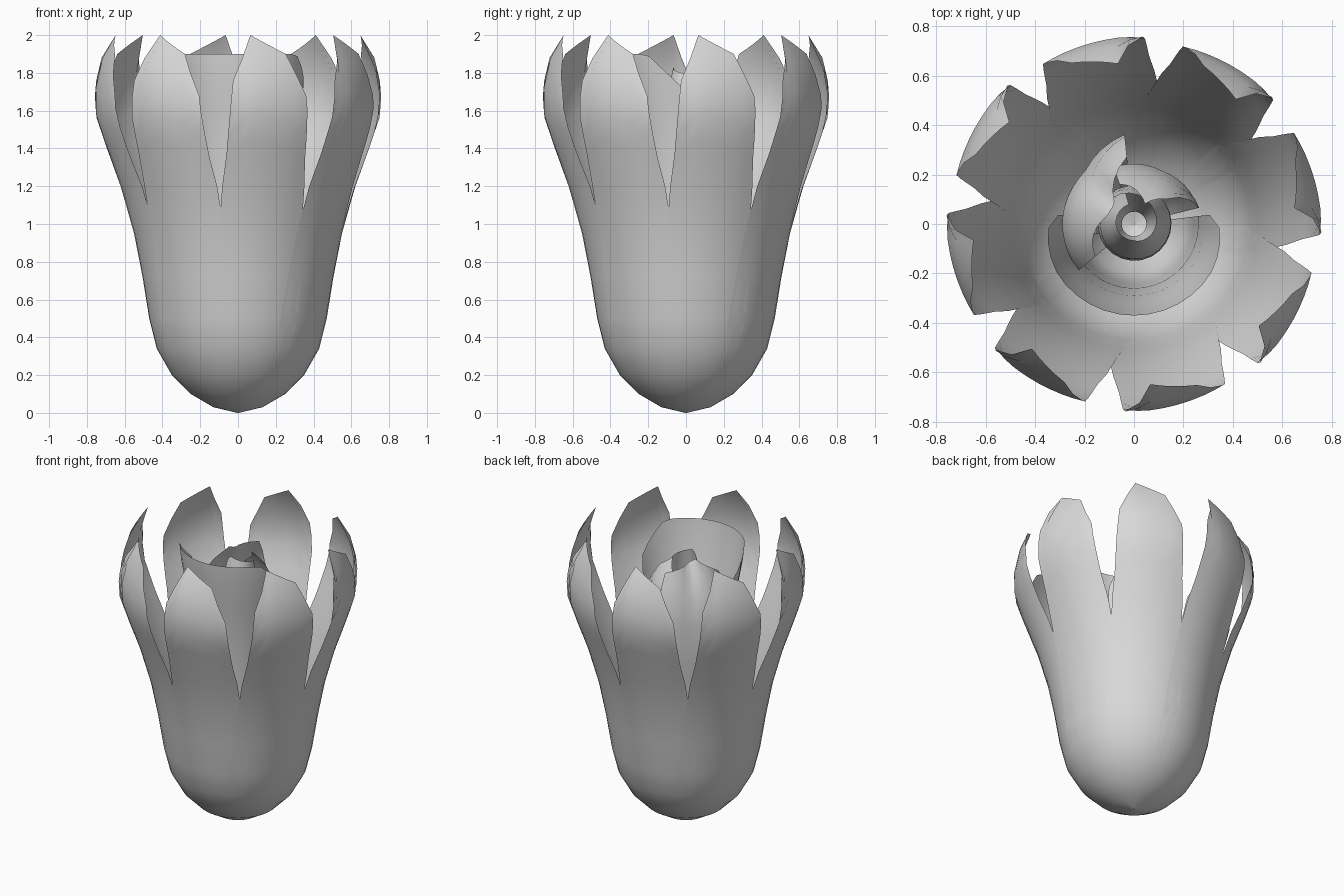
import bpy
from math import sin, cos, radians

cube = bpy.data.objects.get("Cube")
if cube:
    bpy.data.objects.remove(cube)

# Single pale grey petal colour
grey = bpy.data.materials.new("petal grey")
grey.use_nodes = True
colour = (0.7, 0.7, 0.7, 1)
grey.diffuse_color = colour
grey.node_tree.nodes["Principled BSDF"].inputs["Base Color"].default_value = colour


def lerp(table, x):
    """Piecewise linear lookup in a list of (x, value) pairs."""
    if x <= table[0][0]:
        return table[0][1]
    for (x0, y0), (x1, y1) in zip(table, table[1:]):
        if x <= x1:
            return y0 + (y1 - y0) * (x - x0) / (x1 - x0)
    return table[-1][1]


def petal(name, centre, width, profile, tops, flare, columns, bend):
    """Curved sheet around z: profile is (height, radius), tops trims the rim,
    width is half the angle by height, flare shifts the radius near the top."""
    height = profile[-1][0]
    verts, faces = [], []
    for row, _ in profile:
        for c in range(columns + 1):
            s = 2 * c / columns - 1
            z = row
            if row > bend:
                z = bend + (row - bend) * (lerp(tops, s) - bend) / (height - bend)
            r = lerp(profile, z) + lerp(flare, s) * (z / height) ** 3
            a = radians(centre + s * lerp(width, row))
            verts.append((r * sin(a), -r * cos(a), z))
    step = columns + 1
    for j in range(len(profile) - 1):
        for c in range(columns):
            k = j * step + c
            faces.append((k, k + 1, k + 1 + step, k + step))
    mesh = bpy.data.meshes.new(name)
    mesh.from_pydata(verts, [], faces)
    mesh.materials.append(grey)
    mesh.validate()
    obj = bpy.data.objects.new(name, mesh)
    bpy.context.collection.objects.link(obj)
    bpy.ops.object.select_all(action="DESELECT")
    obj.select_set(True)
    bpy.context.view_layer.objects.active = obj
    bpy.ops.object.shade_smooth_by_angle(angle=radians(50))
    return obj


# Ring of eight outer petals, each overlapping the next at the base
outer_profile = [(0, 0.004), (0.03, 0.13), (0.1, 0.25), (0.2, 0.35), (0.34, 0.43),
                 (0.5, 0.47), (0.72, 0.505), (0.95, 0.55), (1.2, 0.62), (1.44, 0.705),
                 (1.58, 0.75), (1.72, 0.752), (1.88, 0.715), (2, 0.645)]
outer_width = [(0.4, 31), (1.08, 22.5), (1.45, 18.5), (1.7, 17), (2, 15.5)]
outer_tops = [(-1, 1.76), (-0.5, 2), (0.5, 1.9), (1, 1.68)]
for i in range(8):
    petal(f"outer_petal_{i + 1}", 13.5 + 45 * i, outer_width, outer_profile,
          outer_tops, [(-1, 0.012), (1, -0.012)], 8, 1.2)

# Front inner petal, opening outward
petal("front_inner_petal", 0, [(0, 97)],
      [(0.05, 0.08), (0.2, 0.2), (0.6, 0.24), (1.1, 0.26), (1.4, 0.29),
       (1.6, 0.325), (1.8, 0.36), (1.9, 0.37)],
      [(-1, 1.5), (-0.9, 1.72), (-0.58, 1.9), (0.58, 1.9), (0.9, 1.72), (1, 1.5)],
      [(0, 0)], 20, 1.1)

# Two inner petals that fold over the heart
fold = [(0.05, 0.07), (0.2, 0.17), (0.7, 0.24), (1.2, 0.29), (1.45, 0.29),
        (1.62, 0.25), (1.74, 0.18), (1.82, 0.11)]
petal("right_inner_petal", -112, [(0, 62)], fold,
      [(-1, 1.8), (0, 1.83), (1, 1.7)],
      [(-1, 0.15), (-0.4, 0), (1, 0)], 14, 1.2)
petal("back_inner_petal", 152, [(0, 48)],
      [(z, r * 0.84) for z, r in fold],
      [(-1, 1.5), (-0.5, 1.76), (0, 1.82), (1, 1.7)],
      [(-1, 0.06), (0, 0), (1, 0)], 12, 1.2)

# Rolled heart of the flower
petal("rolled_heart", 60, [(0, 225)],
      [(0.05, 0.05), (0.4, 0.12), (1.0, 0.15), (1.4, 0.145), (1.65, 0.11), (1.84, 0.07)],
      [(-1, 1.66), (-0.3, 1.83), (0.3, 1.78), (1, 1.5)],
      [(-1, -0.035), (1, 0.045)], 28, 1.0)
